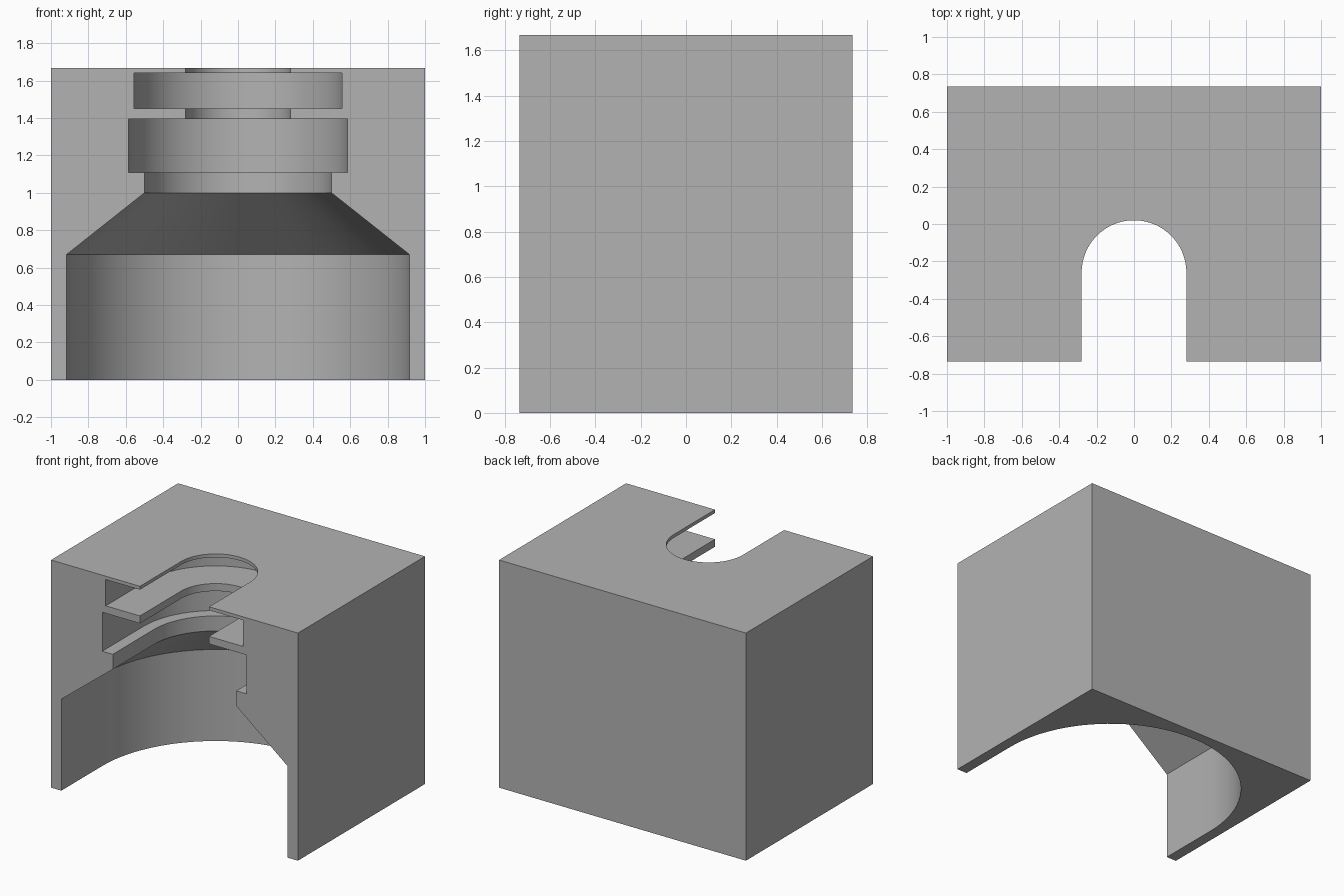
import bpy
import bmesh
import math

if "Cube" in bpy.data.objects:
    bpy.data.objects.remove(bpy.data.objects["Cube"], do_unlink=True)

HALF_X, HALF_Y, HEIGHT = 1.0, 0.735, 1.667
CENTRE_Y = -0.26
ARC_STEPS = 48

# Cavity half-section from bottom to top: (radius, height)
section = [(0.917, 0), (0.917, 0.67), (0.5, 1.0), (0.5, 1.11),
           (0.585, 1.11), (0.585, 1.395), (0.28, 1.395), (0.28, 1.45),
           (0.557, 1.45), (0.557, 1.642), (0.28, 1.642), (0.28, HEIGHT)]

bm = bmesh.new()


def u_ring(radius, z):
    """U outline: open at the front, half circle at the back."""
    points = [(radius, -HALF_Y)]
    for i in range(ARC_STEPS + 1):
        a = math.pi * i / ARC_STEPS
        points.append((radius * math.cos(a), CENTRE_Y + radius * math.sin(a)))
    points.append((-radius, -HALF_Y))
    return [bm.verts.new((x, y, z)) for x, y in points]


def corners(z):
    """Outer corners, front left round the back to front right."""
    return [bm.verts.new((x, y, z)) for x, y in
            ((HALF_X, -HALF_Y), (HALF_X, HALF_Y),
             (-HALF_X, HALF_Y), (-HALF_X, -HALF_Y))]


def loft(lower, upper):
    for i in range(len(lower) - 1):
        bm.faces.new((lower[i], lower[i + 1], upper[i + 1], upper[i]))


# Stepped cavity walls
rings = [u_ring(r, z) for r, z in section]
for lower, upper in zip(rings, rings[1:]):
    loft(lower, upper)

# Outer side and back walls
base, top = corners(0), corners(HEIGHT)
loft(base, top)

# Underside and top, each with its U opening
bm.faces.new(base + rings[0][::-1])
bm.faces.new(top + rings[-1][::-1])

# Front face on both sides of the opening
for end in (0, -1):
    bm.faces.new([base[end], top[end]] + [ring[end] for ring in reversed(rings)])

bmesh.ops.recalc_face_normals(bm, faces=bm.faces)
mesh = bpy.data.meshes.new("slotted_block")
bm.to_mesh(mesh)
bm.free()

block = bpy.data.objects.new("slotted_block", mesh)
bpy.context.collection.objects.link(block)

# Plain grey finish
grey = bpy.data.materials.new("plain_grey")
grey.use_nodes = True
colour = (0.45, 0.45, 0.45, 1)
grey.diffuse_color = colour
grey.node_tree.nodes["Principled BSDF"].inputs["Base Color"].default_value = colour
mesh.materials.append(grey)

bpy.ops.object.select_all(action="DESELECT")
block.select_set(True)
bpy.context.view_layer.objects.active = block
bpy.ops.object.shade_smooth_by_angle(angle=math.radians(25))
